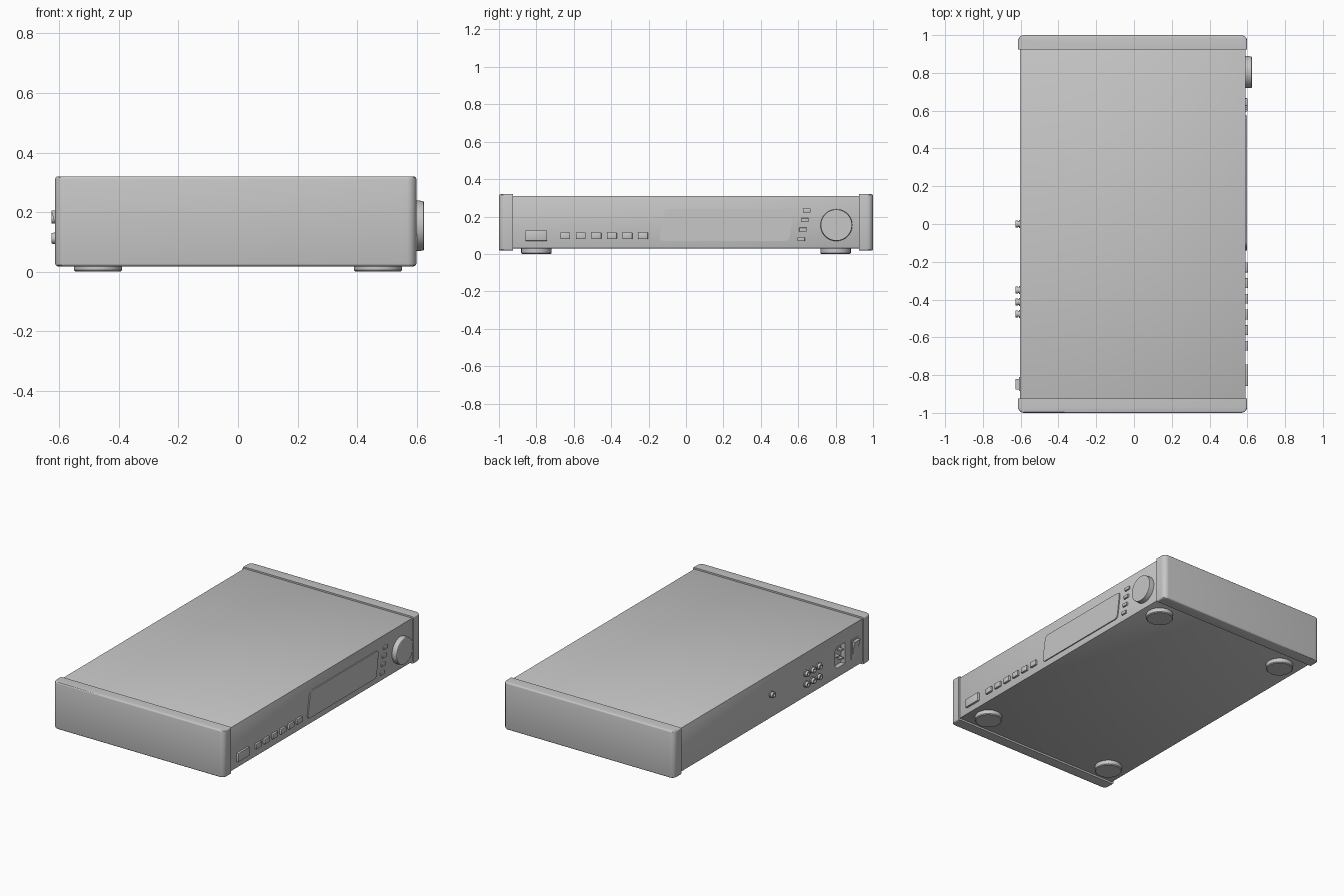
import bpy, bmesh, math
from mathutils import Vector

if "Cube" in bpy.data.objects:
    bpy.data.objects.remove(bpy.data.objects["Cube"])

grey = bpy.data.materials.new("plain grey")
grey.diffuse_color = (0.57, 0.57, 0.57, 1)
grey.use_nodes = True
grey.node_tree.nodes["Principled BSDF"].inputs["Base Color"].default_value = grey.diffuse_color


def finish(name, bm, smooth=True):
    bmesh.ops.recalc_face_normals(bm, faces=bm.faces)
    me = bpy.data.meshes.new(name)
    bm.to_mesh(me)
    bm.free()
    me.materials.append(grey)
    ob = bpy.data.objects.new(name, me)
    bpy.context.collection.objects.link(ob)
    if smooth:
        bpy.ops.object.select_all(action='DESELECT')
        ob.select_set(True)
        bpy.context.view_layer.objects.active = ob
        bpy.ops.object.shade_smooth_by_angle(angle=math.radians(30))
    return ob


def box_bm(lo, hi):
    bm = bmesh.new()
    bmesh.ops.create_cube(bm, size=1)
    for v in bm.verts:
        v.co = Vector([(a + b) / 2 + c * (b - a) for a, b, c in zip(lo, hi, v.co)])
    return bm


def box(name, lo, hi, bevel=0.0):
    bm = box_bm(lo, hi)
    if bevel:
        bmesh.ops.bevel(bm, geom=bm.edges[:], offset=bevel, segments=2,
                        profile=0.5, affect='EDGES')
    return finish(name, bm)


def extrude_x(name, yz, x0, x1):
    """Prism from a closed (y, z) outline between two x values."""
    bm = bmesh.new()
    ends = [[bm.verts.new((x, y, z)) for y, z in yz] for x in (x0, x1)]
    n = len(yz)
    for e in ends:
        bm.faces.new(e)
    for i in range(n):
        j = (i + 1) % n
        bm.faces.new((ends[0][i], ends[0][j], ends[1][j], ends[1][i]))
    return finish(name, bm)


def lathe(name, profile, centre, axis, seg=48):
    """Turn (radius, distance) points around an axis through the centre."""
    rot = Vector((0, 0, 1)).rotation_difference(Vector(axis)).to_matrix()
    bm = bmesh.new()
    rings = [[bm.verts.new(rot @ Vector((r * math.cos(t), r * math.sin(t), d)) + Vector(centre))
              for t in (2 * math.pi * k / seg for k in range(seg))] for r, d in profile]
    for a, b in zip(rings, rings[1:]):
        for k in range(seg):
            m = (k + 1) % seg
            bm.faces.new((a[k], a[m], b[m], b[k]))
    bm.faces.new(rings[0])
    bm.faces.new(rings[-1])
    return finish(name, bm)


def rounded(points, r, steps=5):
    """Round the corners of a closed outline."""
    out = []
    pts = [Vector(p) for p in points]
    for i, p in enumerate(pts):
        a = p + (pts[i - 1] - p).normalized() * r
        b = p + (pts[(i + 1) % len(pts)] - p).normalized() * r
        for s in range(steps + 1):
            t = s / steps
            q = a * (1 - t) ** 2 + p * 2 * t * (1 - t) + b * t ** 2
            out.append((q.x, q.y))
    return out


# Main case, with sockets cut into the rear
case = box("case", (-0.604, -0.94, 0.03), (0.59, 0.94, 0.31), 0.002)
bm = box_bm((-0.65, -0.75, 0.09), (-0.575, -0.65, 0.225))
bmesh.ops.bevel(bm, geom=[e for e in bm.edges if abs(e.verts[0].co.x - e.verts[1].co.x) > 0.01
                          and e.verts[0].co.y > -0.7], offset=0.02, segments=1, affect='EDGES')
cutter = finish("socket_cutter", bm, False)
cutter.hide_render = True
mod = case.modifiers.new("socket", 'BOOLEAN')
mod.object = cutter
mod.solver = 'EXACT'
bpy.context.view_layer.objects.active = case
bpy.ops.object.modifier_apply(modifier="socket")
bpy.data.objects.remove(cutter)

# Side cheeks: large radius on outer upright corners, small radius elsewhere
for side, label in ((-1, "left"), (1, "right")):
    y0, y1 = sorted((side * 0.925, side * 1.0))
    bm = box_bm((-0.614, y0, 0.018), (0.599, y1, 0.32))
    up = [e for e in bm.edges if abs(e.verts[0].co.z - e.verts[1].co.z) > 0.1
          and abs(e.verts[0].co.y) > 0.95]
    bmesh.ops.bevel(bm, geom=up, offset=0.032, segments=6, profile=0.5, affect='EDGES')
    rim = [e for e in bm.edges if abs(e.verts[0].co.z - e.verts[1].co.z) < 0.01
           and not all(abs(v.co.y) < 0.93 for v in e.verts)]
    bmesh.ops.bevel(bm, geom=rim, offset=0.009, segments=3, profile=0.5, affect='EDGES')
    finish(label + "_cheek", bm)

# Feet
for x in (-0.47, 0.47):
    for y in (-0.80, 0.80):
        lathe("foot", [(0.076, 0), (0.081, 0.005), (0.081, 0.035)], (x, y, 0), (0, 0, 1))

# Front panel: display, power button, input buttons, small keys, knob
display = [(-0.145, 0.07), (0.552, 0.07), (0.577, 0.24), (-0.117, 0.24)]
extrude_x("display_frame", rounded(display, 0.025), 0.585, 0.597)
box("power_button", (0.58, -0.858, 0.07), (0.603, -0.743, 0.125), 0.002)
for i in range(6):
    y = -0.645 + i * 0.083
    box("input_button", (0.58, y - 0.026, 0.08), (0.603, y + 0.026, 0.114), 0.002)
for i in range(4):
    y, z = 0.615 + i * 0.0103, 0.079 + i * 0.051
    box("small_key", (0.58, y - 0.02, z - 0.01), (0.600, y + 0.02, z + 0.01), 0.0015)
lathe("volume_knob", [(0.085, 0), (0.085, 0.025), (0.083, 0.042), (0.080, 0.044)],
      (0.58, 0.804, 0.154), (1, 0, 0), 64)

# Rear jacks: flange, hollow barrel and centre bore
jack = [(0.021, 0), (0.021, 0.010), (0.015, 0.010), (0.015, 0.014), (0.019, 0.015),
        (0.018, 0.027), (0.009, 0.027), (0.009, 0.010)]
spots = [(0.0, 0.18)] + [(y, z) for y in (-0.35, -0.413, -0.476) for z in (0.112, 0.18)]
for y, z in spots:
    lathe("rear_jack", jack, (-0.60, y, z), (-1, 0, 0), 24)

# Power socket pins
for y, z in ((-0.725, 0.13), (-0.725, 0.185), (-0.69, 0.157)):
    box("socket_pin", (-0.602, y - 0.012, z - 0.005), (-0.57, y + 0.012, z + 0.005))

# Rocker switch: plate and tilted rocker
box("switch_plate", (-0.608, -0.885, 0.09), (-0.59, -0.81, 0.215))
bm = bmesh.new()
side_profile = [(-0.59, 0.1), (-0.608, 0.1), (-0.612, 0.15), (-0.627, 0.205), (-0.59, 0.205)]
face = bm.faces.new([bm.verts.new((x, -0.875, z)) for x, z in side_profile])
new = bmesh.ops.extrude_face_region(bm, geom=[face])["geom"]
for v in new:
    if isinstance(v, bmesh.types.BMVert):
        v.co.y = -0.82
finish("rocker_switch", bm)
